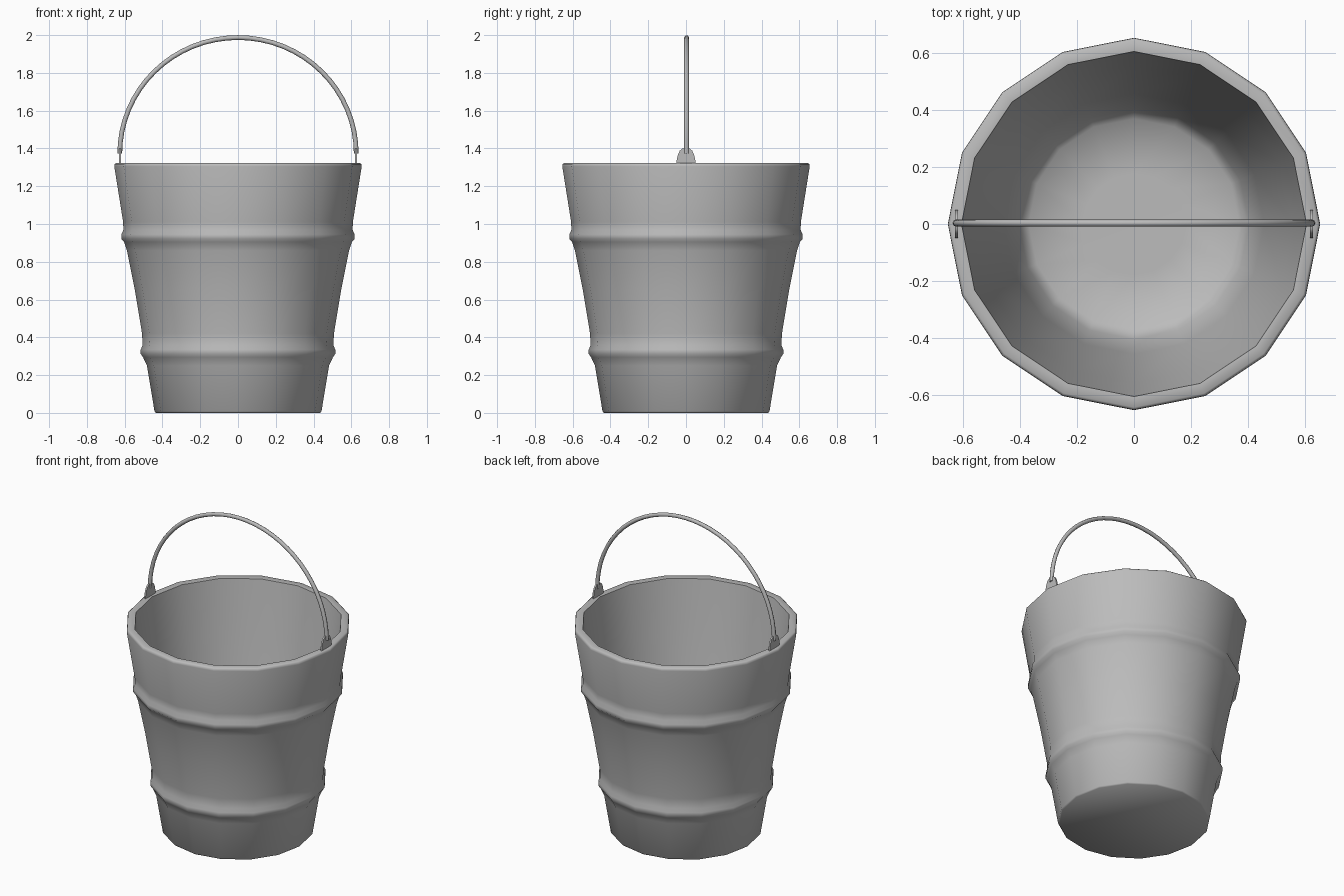
import bpy, bmesh, math
from mathutils import Vector

if "Cube" in bpy.data.objects:
    bpy.data.objects.remove(bpy.data.objects["Cube"])

SIDES = 16

steel = bpy.data.materials.new("grey steel")
steel.diffuse_color = (0.5, 0.5, 0.5, 1)
steel.use_nodes = True
steel.node_tree.nodes["Principled BSDF"].inputs["Base Color"].default_value = steel.diffuse_color


def finish(bm, name, angle):
    """Turn a bmesh into a smooth-shaded object with sharp edges above angle."""
    bmesh.ops.recalc_face_normals(bm, faces=bm.faces)
    mesh = bpy.data.meshes.new(name)
    bm.to_mesh(mesh)
    bm.free()
    mesh.materials.append(steel)
    mesh.shade_smooth()
    mesh.set_sharp_from_angle(angle=math.radians(angle))
    obj = bpy.data.objects.new(name, mesh)
    bpy.context.collection.objects.link(obj)
    return obj


def bridge(bm, a, b):
    n = len(a)
    for i in range(n):
        j = (i + 1) % n
        bm.faces.new((a[i], a[j], b[j], b[i]))


def revolve(name, profile, angle):
    """Revolve (radius, z) points; both ends are closed with flat caps."""
    bm = bmesh.new()
    rings = []
    for r, z in profile:
        rings.append([bm.verts.new((r * math.cos(t), r * math.sin(t), z))
                      for t in (2 * math.pi * i / SIDES for i in range(SIDES))])
    for a, b in zip(rings, rings[1:]):
        bridge(bm, a, b)
    bm.faces.new(rings[0])
    bm.faces.new(rings[-1])
    return finish(bm, name, angle)


# Bucket: outer wall with two raised hoops, rim, inner wall and floor
revolve("bucket", [
    (0.435, 0.0), (0.442, 0.008),
    (0.482, 0.25), (0.503, 0.295), (0.515, 0.312), (0.515, 0.335), (0.505, 0.358), (0.508, 0.42),
    (0.546, 0.65), (0.588, 0.86),
    (0.603, 0.905), (0.618, 0.922), (0.618, 0.945), (0.607, 0.968), (0.608, 1.01),
    (0.655, 1.305), (0.653, 1.317), (0.645, 1.323),
    (0.607, 1.32), (0.56, 0.98), (0.458, 0.34), (0.405, 0.09), (0.37, 0.05),
    (0.18, 0.045)], 50)

# Bail handle: half-ellipse tube
bm = bmesh.new()
A, B, BASE, R, STEPS, SEG = 0.626, 0.615, 1.372, 0.0125, 32, 8
rings = []
for k in range(STEPS + 1):
    t = math.pi * k / STEPS
    c = Vector((A * math.cos(t), 0.003, BASE + B * math.sin(t)))
    n = Vector((B * math.cos(t), 0, A * math.sin(t))).normalized()
    rings.append([bm.verts.new(c + n * R * math.cos(u) + Vector((0, R * math.sin(u), 0)))
                  for u in (2 * math.pi * s / SEG for s in range(SEG))])
for a, b in zip(rings, rings[1:]):
    bridge(bm, a, b)
bm.faces.new(rings[0])
bm.faces.new(rings[-1])
finish(bm, "handle", 60)

# Ears: thin rounded plates standing on the rim
half = [(0.05, 1.315), (0.05, 1.335), (0.043, 1.365), (0.033, 1.388), (0.018, 1.4)]
outline = half + [(-y, z) for y, z in reversed(half)]
for side, label in ((-1, "left"), (1, "right")):
    bm = bmesh.new()
    inner, outer = [[bm.verts.new((side * 0.624 + dx, y, z)) for y, z in outline]
                    for dx in (-0.005, 0.005)]
    bridge(bm, inner, outer)
    bm.faces.new(inner)
    bm.faces.new(outer)
    finish(bm, label + "_ear", 40)
